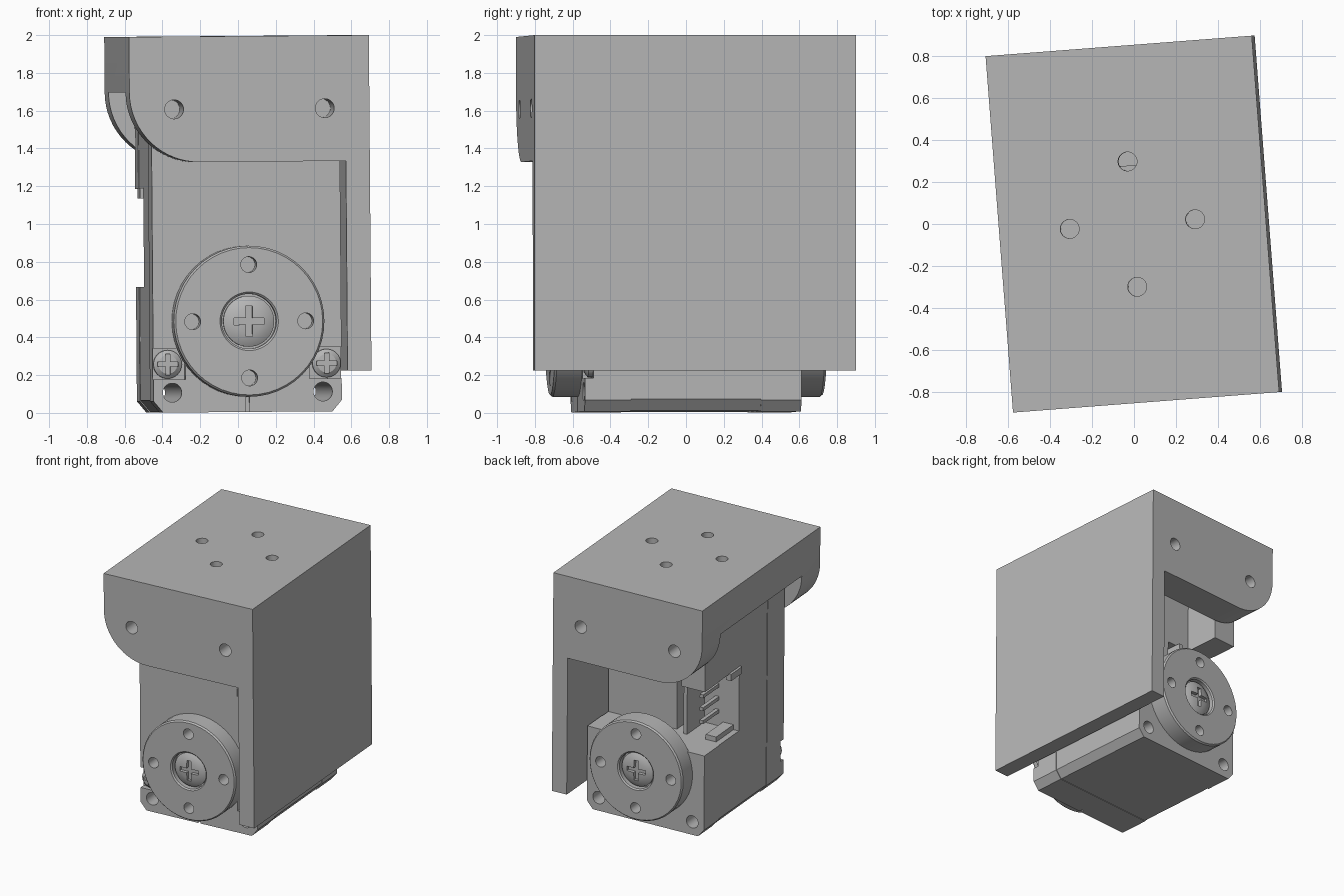
import bpy, bmesh, math
from mathutils import Matrix, Vector

cube = bpy.data.objects.get("Cube")
if cube:
    bpy.data.objects.remove(cube, do_unlink=True)

GREY = (0.47, 0.47, 0.47, 1)
grey = bpy.data.materials.new("plain grey")
grey.use_nodes = True
grey.diffuse_color = GREY
grey.node_tree.nodes["Principled BSDF"].inputs["Base Color"].default_value = GREY
parts = []


def finish(name, bm, keep=True):
    bmesh.ops.recalc_face_normals(bm, faces=bm.faces)
    mesh = bpy.data.meshes.new(name)
    bm.to_mesh(mesh)
    bm.free()
    mesh.materials.append(grey)
    ob = bpy.data.objects.new(name, mesh)
    bpy.context.collection.objects.link(ob)
    if keep:
        parts.append(ob)
    return ob


def prism(name, pts, y0, y1, keep=True):
    """Extrude an x-z outline from y0 to y1."""
    bm = bmesh.new()
    face = bm.faces.new([bm.verts.new((x, y0, z)) for x, z in pts])
    new = bmesh.ops.extrude_face_region(bm, geom=[face])["geom"]
    bmesh.ops.translate(bm, vec=(0, y1 - y0, 0),
                        verts=[v for v in new if isinstance(v, bmesh.types.BMVert)])
    return finish(name, bm, keep)


def box(name, x0, x1, y0, y1, z0, z1, keep=True):
    return prism(name, [(x0, z0), (x1, z0), (x1, z1), (x0, z1)], y0, y1, keep)


def lathe(name, profile, x, z, side, keep=True):
    """Spin (radius, distance) points about the depth axis at x, z."""
    bm = bmesh.new()
    vs = [bm.verts.new((x + r, side * d, z)) for r, d in profile]
    es = [bm.edges.new(p) for p in zip(vs, vs[1:])]
    bmesh.ops.spin(bm, geom=vs + es, cent=(x, 0, z), axis=(0, 1, 0),
                   angle=math.tau, steps=48, use_duplicate=False)
    bmesh.ops.remove_doubles(bm, verts=bm.verts, dist=1e-4)
    return finish(name, bm, keep)


def drill(x, z, r, y0, y1):
    """Cutter for a round hole along the depth axis."""
    return lathe("cutter", [(0, y0), (r, y0), (r, y1), (0, y1)], x, z, 1, False)


def cut(ob, cutters):
    for c in cutters:
        c.hide_render = True
        mod = ob.modifiers.new("cut", "BOOLEAN")
        mod.operation, mod.solver, mod.object = "DIFFERENCE", "EXACT", c
    bpy.context.view_layer.update()
    graph = bpy.context.evaluated_depsgraph_get()
    mesh = bpy.data.meshes.new_from_object(ob.evaluated_get(graph))
    ob.modifiers.clear()
    ob.data = mesh
    for c in cutters:
        bpy.data.objects.remove(c, do_unlink=True)


def cross(x, z, size, width, side, d0, d1):
    """Two crossed bars that cut a screwdriver slot."""
    return [box("cutter", x - a, x + a, side * d0, side * d1, z - b, z + b, False)
            for a, b in ((size, width), (width, size))]


# Bracket: right wall, top plate and two flanges with a rounded corner
W, D, TOP, R = 0.637, 0.853, 1.995, 0.37
outline = [(W, TOP), (W, 0.22), (0.51, 0.22), (0.51, 1.33)]
for i in range(17):
    a = math.pi / 2 * i / 16
    outline.append((R - W - R * math.sin(a), 1.33 + R - R * math.cos(a)))
outline.append((-W, TOP))
bracket = prism("bracket", outline, -D, D)
cutters = [box("cutter", -1, 0.51, -0.588, 0.588, 0, 1.7, False)]
cutters += [drill(x, 1.61, 0.05, -1, 1) for x in (-0.4, 0.4)]
for x, y in ((0.3, 0), (-0.3, 0), (0, 0.3), (0, -0.3)):
    c = drill(0, 0, 0.045, -0.3, 0.3)
    c.data.transform(Matrix.Translation((x, y, 1.85)) @ Matrix.Rotation(math.pi / 2, 4, "X"))
    cutters.append(c)
cut(bracket, cutters)


# Motor case in three sections, with chamfered lower edges
def section(name, half, y0, y1, low):
    pts = [(half, 1.69), (half, low + 0.06), (half - 0.05, low),
           (0.05 - half, low), (-half, low + 0.06), (-half, 1.69)]
    return prism(name, pts, y0, y1)


def case_cutters():
    return [box("cutter", -0.3, 1, 0.28, 1, 0.67, 2, False),
            box("cutter", -1, -0.09, 0.07, 1, 0.67, 1.19, False)] + \
           [drill(x, 0.11, 0.05, -1, 1) for x in (-0.4, 0.4)]


front = section("front_case", 0.5, -0.575, -0.33, 0.005)
middle = section("middle_case", 0.496, -0.33, 0.36, 0.009)
rear = section("rear_case", 0.5, 0.36, 0.575, 0.005)
pockets = [box("cutter", min(s * 0.33, s), max(s * 0.33, s), -1, -0.53, 0.18, 0.345, False)
           for s in (-1, 1)]
slot = box("cutter", -0.01, 0.01, -1, -0.55, -1, 0.3, False)
cut(front, pockets + [slot] + [drill(x, 0.11, 0.05, -1, 1) for x in (-0.4, 0.4)])
cut(middle, case_cutters())
cut(rear, case_cutters())
box("label_panel", -0.335, 0.335, -0.58, -0.57, 1.11, 1.5)

# Corner screws on the front of the case
for side, s in (("left", 1), ("right", -1)):
    screw = lathe(side + "_case_screw",
                  [(0, 0.5), (0.075, 0.5), (0.075, 0.555), (0.05, 0.575), (0, 0.58)],
                  s * 0.422, 0.26, -1)
    cut(screw, cross(s * 0.422, 0.26, 0.055, 0.012, -1, 0.56, 0.7))

# Round output discs with their centre screws, front and back
for end, s in (("front", -1), ("rear", 1)):
    disc = lathe(end + "_disc",
                 [(0, 0.56), (0.4, 0.56), (0.4, 0.71), (0.39, 0.722), (0.155, 0.722),
                  (0.145, 0.712), (0.145, 0.67), (0, 0.67)], 0, 0.485, s)
    holes = [drill(0.3 * math.cos(a), 0.485 + 0.3 * math.sin(a), 0.042,
                   *sorted((s * 0.6, s))) for a in (0, math.pi / 2, math.pi, -math.pi / 2)]
    cut(disc, holes)
    head = lathe(end + "_disc_screw",
                 [(0, 0.66), (0.135, 0.66), (0.135, 0.69), (0.11, 0.705),
                  (0.07, 0.716), (0, 0.722)], 0, 0.485, s)
    cut(head, cross(0, 0.485, 0.08, 0.018, s, 0.69, 0.9))

# Cable socket: pins and guide walls inside the side opening
for i in range(4):
    z = 0.79 + 0.105 * i
    box(f"socket_pin_{i + 1}", -0.325, -0.295, 0.06, 0.3, z - 0.014, z + 0.014)
box("socket_inner_wall", -0.2, -0.17, 0.06, 0.32, 0.67, 1.19)
box("socket_lower_guide", -0.45, -0.36, 0.06, 0.32, 0.66, 0.71)
box("socket_upper_guide", -0.515, -0.47, 0.06, 0.22, 1.14, 1.195)

# Smooth the round parts, then give the whole assembly its slight turn and lean
turn = (Matrix.Translation((0, 0, 1)) @ Matrix.Rotation(math.radians(4.4), 4, "Z")
        @ Matrix.Rotation(math.radians(-0.45), 4, "Y") @ Matrix.Translation((0, 0, -1)))
bpy.ops.object.select_all(action="DESELECT")
for ob in parts:
    ob.data.transform(turn)
    ob.select_set(True)
bpy.context.view_layer.objects.active = bracket
bpy.ops.object.shade_smooth_by_angle(angle=math.radians(30))
